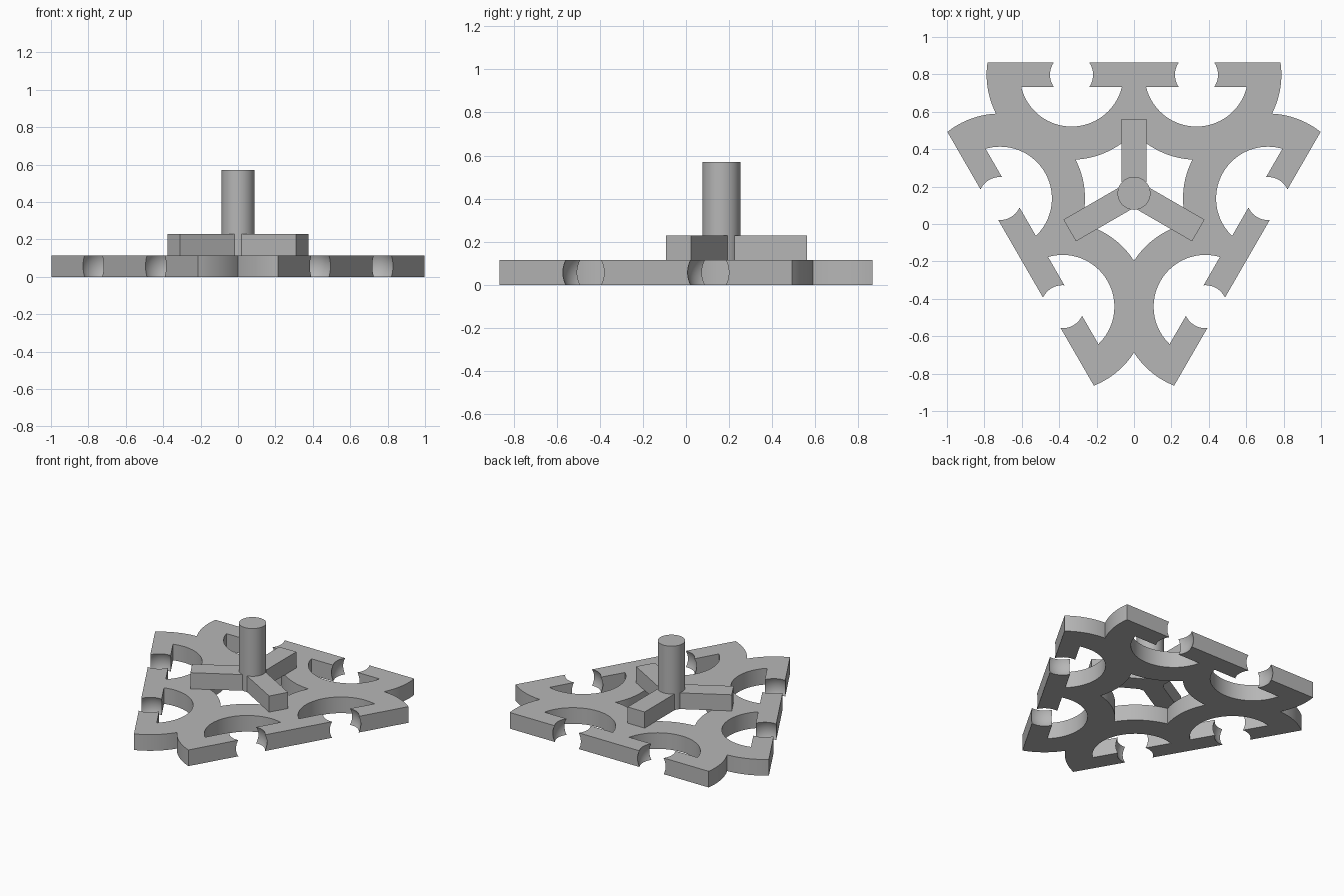
import bpy, bmesh
from math import sin, cos, tau, pi, radians, asin, atan2, sqrt
from mathutils import Vector, Matrix

cube = bpy.data.objects.get("Cube")
if cube:
    bpy.data.objects.remove(cube, do_unlink=True)

CY = 0.164            # y of the three-fold axis
SIDE = 0.70           # axis to straight side
BAR = 0.132           # width of the bar along each side
HX, HY = 0.334, SIDE - BAR / 2   # ring centre, relative to the axis
R_OUT, R_IN, R_BALL = 0.454, 0.277, 0.129
THICK, ARM_TOP, POST_TOP = 0.115, 0.23, 0.57

grey = bpy.data.materials.new("mid grey")
grey.use_nodes = True
grey.diffuse_color = (0.47, 0.47, 0.47, 1)
grey.node_tree.nodes["Principled BSDF"].inputs["Base Color"].default_value = grey.diffuse_color


def make(name, bm):
    mesh = bpy.data.meshes.new(name)
    bmesh.ops.recalc_face_normals(bm, faces=bm.faces)
    bm.to_mesh(mesh)
    bm.free()
    obj = bpy.data.objects.new(name, mesh)
    obj.location.y = CY
    mesh.materials.append(grey)
    bpy.context.collection.objects.link(obj)
    return obj


def smooth(obj):
    bpy.ops.object.select_all(action="DESELECT")
    obj.select_set(True)
    bpy.context.view_layer.objects.active = obj
    bpy.ops.object.shade_smooth_by_angle(angle=radians(30))


def arc(c, r, a, b, n):
    return [Vector((c[0] + r * cos(a + (b - a) * i / n),
                    c[1] + r * sin(a + (b - a) * i / n))) for i in range(n + 1)]


def mirrored(pts):
    return [Vector((-p.x, p.y)) for p in reversed(pts)]


def spin(pts, k):
    turn = Matrix.Rotation(-k * tau / 3, 2)
    return [turn @ p for p in pts]


# Where the right-hand ring meets the mirror line 30 degrees above +x
ray = Vector((cos(pi / 6), sin(pi / 6)))
ring = Vector((HX, HY))
along = ring.dot(ray)
reach = sqrt(R_OUT ** 2 - (ring - ray * along).length ** 2)


def angle_to(p):
    return atan2(p.y - HY, p.x - HX)


far = angle_to(ray * (along + reach))
near = angle_to(ray * (along - reach))
top = asin(BAR / 2 / R_OUT)
mid = angle_to(Vector((0, HY - sqrt(R_OUT ** 2 - HX ** 2))))

# Outline pieces for one of the three sides
outer = arc(ring, R_OUT, top, far, 16)
outer = mirrored(outer) + outer
inner = arc(ring, R_OUT, mid, near, 16)
inner = mirrored(inner)[:-1] + inner
dip = asin(BAR / 2 / R_IN)
window = arc(ring, R_IN, -dip, dip - pi, 40)

loops = [[p for k in range(3) for p in spin(outer, k)[:-1]],
         [p for k in range(3) for p in spin(inner, k)[:-1]]]
for k in range(3):
    loops += [spin(window, k), spin(mirrored(window), k)]

# Flat plate with a star hole and six windows
bm = bmesh.new()
edges = []
for loop in loops:
    vs = [bm.verts.new((p.x, p.y, 0)) for p in loop]
    edges += [bm.edges.new((v, vs[i - 1])) for i, v in enumerate(vs)]
bmesh.ops.triangle_fill(bm, edges=edges, use_beauty=True)
ext = bmesh.ops.extrude_face_region(bm, geom=bm.faces[:])
bmesh.ops.translate(bm, vec=(0, 0, THICK),
                    verts=[g for g in ext["geom"] if isinstance(g, bmesh.types.BMVert)])
plate = make("plate", bm)

# Round sockets cut through the bars
bm = bmesh.new()
for k in range(3):
    for s in (-1, 1):
        p = spin([Vector((s * HX, HY))], k)[0]
        bmesh.ops.create_uvsphere(bm, u_segments=48, v_segments=24, radius=R_BALL,
                                  matrix=Matrix.Translation((p.x, p.y, THICK / 2)))
cutter = make("socket_cutter", bm)
cutter.hide_render = True
mod = plate.modifiers.new("sockets", "BOOLEAN")
mod.operation = "DIFFERENCE"
mod.solver = "EXACT"
mod.object = cutter
bpy.context.view_layer.update()
bpy.context.view_layer.objects.active = plate
bpy.ops.object.modifier_apply(modifier=mod.name)
bpy.data.objects.remove(cutter, do_unlink=True)
smooth(plate)

# Three arms resting on the plate
A0, A1, ARM_W = 0.061, 0.397, 0.134
for k, name in enumerate(("back_arm", "left_arm", "right_arm")):
    bm = bmesh.new()
    bmesh.ops.create_cube(bm, size=1)
    bmesh.ops.scale(bm, vec=(ARM_W, A1 - A0, ARM_TOP - THICK), verts=bm.verts)
    bmesh.ops.translate(bm, vec=(0, (A0 + A1) / 2, (ARM_TOP + THICK) / 2), verts=bm.verts)
    bmesh.ops.rotate(bm, matrix=Matrix.Rotation(-k * tau / 3, 3, "Z"), verts=bm.verts)
    make(name, bm)

# Central post
bm = bmesh.new()
bmesh.ops.create_cone(bm, cap_ends=True, segments=64, radius1=0.088, radius2=0.088,
                      depth=POST_TOP - THICK,
                      matrix=Matrix.Translation((0, 0, (POST_TOP + THICK) / 2)))
smooth(make("post", bm))
